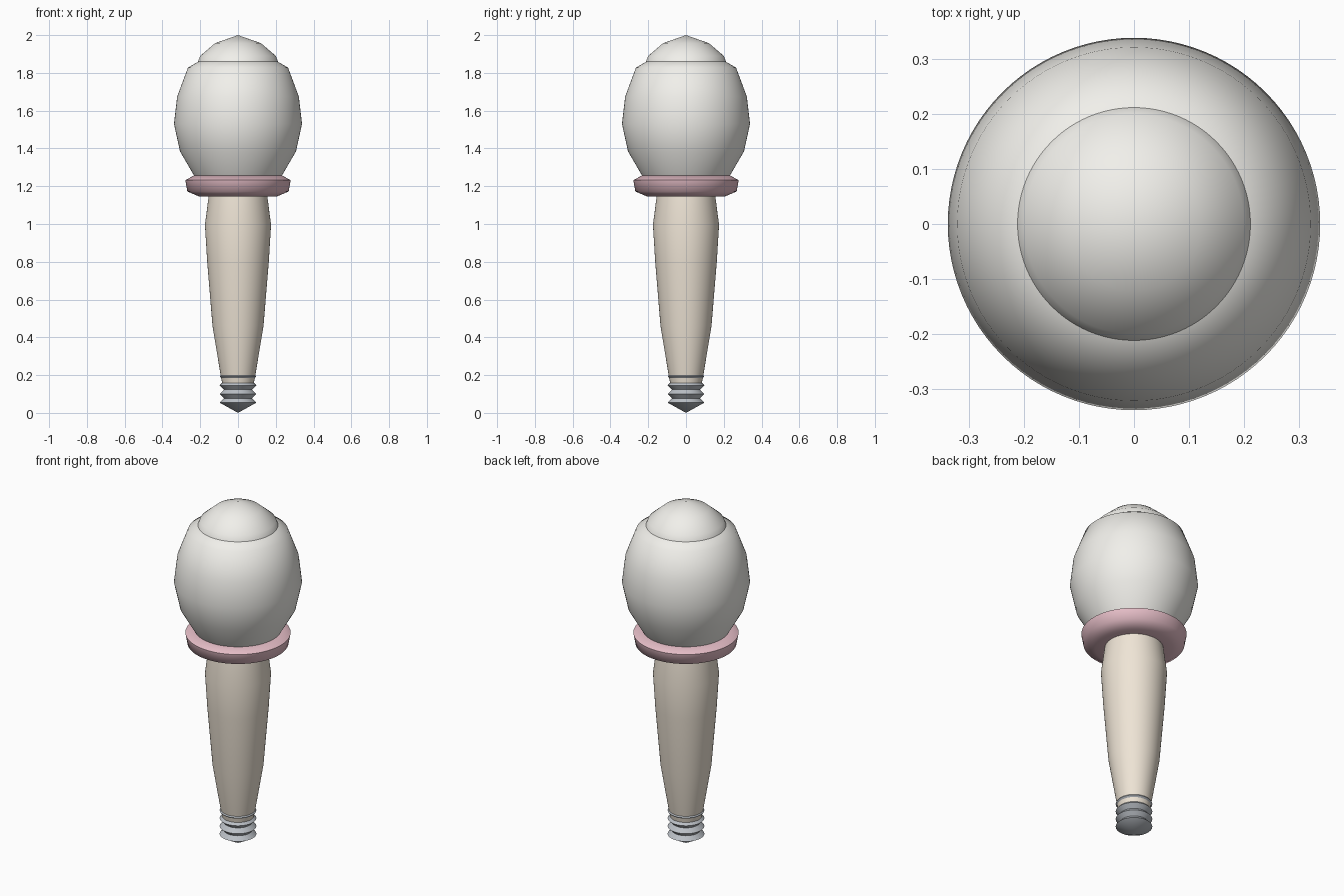
import bpy, bmesh, math

if "Cube" in bpy.data.objects:
    bpy.data.objects.remove(bpy.data.objects["Cube"])


def material(name, rgb):
    m = bpy.data.materials.new(name)
    m.diffuse_color = (*rgb, 1.0)
    m.use_nodes = True
    m.node_tree.nodes["Principled BSDF"].inputs["Base Color"].default_value = m.diffuse_color
    return m


def lathe(name, profile, mat, sharp_angle, closed=False, segments=96):
    """Spin a (radius, z) profile, listed bottom to top, around the z axis."""
    bm = bmesh.new()
    verts = [bm.verts.new((r, 0, z)) for r, z in profile]
    edges = [bm.edges.new(pair) for pair in zip(verts, verts[1:])]
    if closed:
        edges.append(bm.edges.new((verts[-1], verts[0])))
    bmesh.ops.spin(bm, geom=verts + edges, cent=(0, 0, 0), axis=(0, 0, 1),
                   angle=math.tau, steps=segments, use_merge=True)
    bmesh.ops.remove_doubles(bm, verts=bm.verts, dist=1e-5)
    bmesh.ops.recalc_face_normals(bm, faces=bm.faces)
    mesh = bpy.data.meshes.new(name)
    bm.to_mesh(mesh)
    bm.free()
    mesh.materials.append(mat)
    obj = bpy.data.objects.new(name, mesh)
    bpy.context.collection.objects.link(obj)
    bpy.ops.object.select_all(action='DESELECT')
    obj.select_set(True)
    bpy.context.view_layer.objects.active = obj
    bpy.ops.object.shade_smooth_by_angle(angle=math.radians(sharp_angle))
    return obj


ivory = material("ivory", (0.88, 0.87, 0.83))
pink = material("pink", (0.80, 0.52, 0.58))
tan = material("tan", (0.86, 0.78, 0.67))
steel = material("steel", (0.50, 0.53, 0.57))

# Bulbous head and the shallow cap on top of it
lathe("head", [(0, 1.2), (0.20, 1.2), (0.233, 1.257), (0.307, 1.384), (0.339, 1.53),
               (0.322, 1.675), (0.265, 1.828), (0.20, 1.865), (0, 1.90)], ivory, 50)
lathe("cap", [(0, 1.86), (0.212, 1.86), (0.20, 1.89), (0.122, 1.957), (0, 2.0)], ivory, 60)

# Rounded collar under the head
lathe("collar", [(0.14, 1.145), (0.205, 1.145), (0.268, 1.172), (0.279, 1.232),
                 (0.235, 1.256), (0.18, 1.24)], pink, 70, closed=True)

# Tapered shaft
lathe("shaft", [(0, 0.15), (0.082, 0.15), (0.092, 0.20), (0.135, 0.46), (0.163, 0.80),
                (0.175, 0.995), (0.155, 1.15), (0.15, 1.20), (0, 1.20)], tan, 50)

# Pointed tip with stacked thread ridges
ridges = [(0, 0), (0.097, 0.054)]
for i in range(1, 4):
    z = 0.054 + 0.046 * i
    ridges += [(0.074, z - 0.023), (0.097, z)]
ridges += [(0.088, 0.203), (0, 0.203)]
lathe("thread_tip", ridges, steel, 30)
